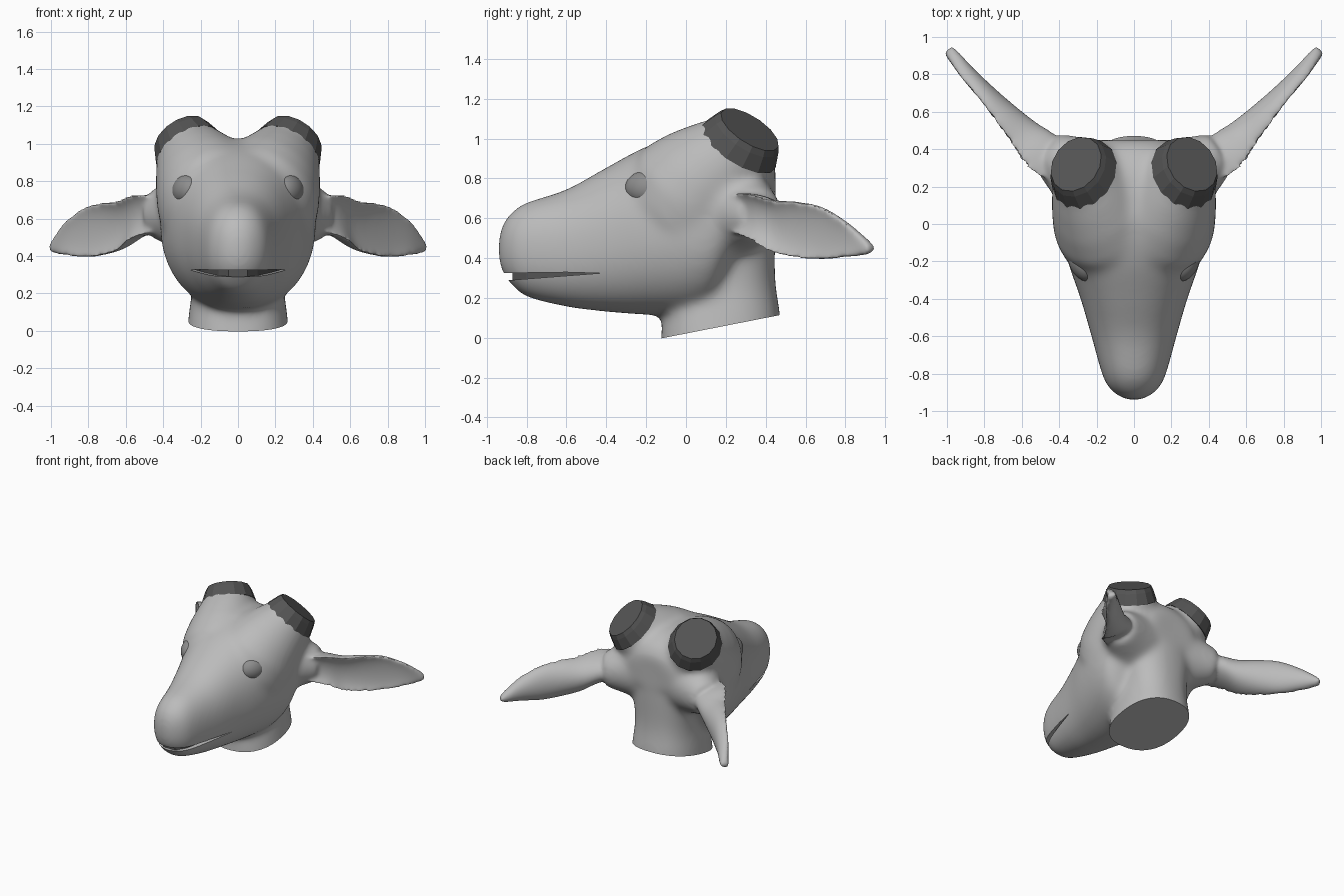
import bpy, bmesh, math
from mathutils import Vector, Matrix

if "Cube" in bpy.data.objects:
    bpy.data.objects.remove(bpy.data.objects["Cube"])


def spline(rows, steps=5):
    """Catmull-Rom interpolation through station tuples."""
    out = []
    for i in range(len(rows) - 1):
        p = [rows[max(0, min(len(rows) - 1, i + k))] for k in (-1, 0, 1, 2)]
        for j in range(steps):
            t = j / steps
            out.append([0.5 * (2 * b + (c - a) * t + (2 * a - 5 * b + 4 * c - d) * t * t
                               + (3 * b - a - 3 * c + d) * t ** 3)
                        for a, b, c, d in zip(*p)])
    return out + [list(rows[-1])]


def loft(bm, rings):
    """Skin closed rings and cap both ends."""
    vr = [[bm.verts.new(p) for p in r] for r in rings]
    n = len(vr[0])
    faces = [bm.faces.new((a[i], a[(i + 1) % n], b[(i + 1) % n], b[i]))
             for a, b in zip(vr, vr[1:]) for i in range(n)]
    faces += [bm.faces.new(vr[0][::-1]), bm.faces.new(vr[-1])]
    bmesh.ops.recalc_face_normals(bm, faces=faces)


def make(name, bm, mat=None):
    me = bpy.data.meshes.new(name)
    bm.to_mesh(me)
    bm.free()
    ob = bpy.data.objects.new(name, me)
    bpy.context.collection.objects.link(ob)
    if mat:
        me.materials.append(mat)
    return ob


def grey(name, v):
    m = bpy.data.materials.new(name)
    m.diffuse_color = (v, v, v, 1)
    m.use_nodes = True
    m.node_tree.nodes["Principled BSDF"].inputs["Base Color"].default_value = m.diffuse_color
    return m


def apply_all(ob):
    bpy.ops.object.select_all(action='DESELECT')
    ob.select_set(True)
    bpy.context.view_layer.objects.active = ob
    for m in list(ob.modifiers):
        bpy.ops.object.modifier_apply(modifier=m.name)


def blend(ob, voxel, passes):
    """Fuse overlapping shells and soften the joins."""
    m = ob.modifiers.new("blend", 'REMESH')
    m.mode = 'VOXEL'
    m.voxel_size = voxel
    m.use_smooth_shade = True
    m = ob.modifiers.new("soften", 'SMOOTH')
    m.factor = .5
    m.iterations = passes
    apply_all(ob)


def sup(v, e):
    return math.copysign(abs(v) ** e, v)


def disc(c, n, r, count=40):
    """Slightly narrow ring of points around centre c facing n."""
    q = n.to_track_quat('Z', 'Y')
    pts = []
    for i in range(count):
        a = 2 * math.pi * i / count
        o = q @ Vector((r * math.cos(a), r * math.sin(a), 0))
        o.x *= .88
        pts.append(c + o)
    return pts


ANG = [2 * math.pi * i / 40 for i in range(40)]
skin, dark, eye_grey = grey("skin", .5), grey("dark", .09), grey("eye", .27)
bm = bmesh.new()

# skull and muzzle: y, top, bottom, half width
skull = [(-.942, .50, .39, .035), (-.918, .575, .32, .085), (-.875, .63, .265, .135),
         (-.8, .68, .205, .172), (-.6, .745, .155, .228), (-.4, .855, .13, .286),
         (-.2, .96, .115, .355), (0, 1.02, .11, .406), (.12, 1.025, .145, .418),
         (.2, 1.02, .26, .41), (.3, 1.0, .45, .37), (.4, .94, .53, .28), (.45, .86, .6, .18)]
loft(bm, [[(w * sup(math.cos(a), .9), y, (t + b) / 2 + (t - b) / 2 * sup(math.sin(a), .9))
           for a in ANG] for y, t, b, w in spline(skull)])

# neck: z, centre y, x radius, y radius
neck = [(-.25, .17, .30, .31), (-.05, .175, .278, .303), (.1, .18, .262, .295),
        (.3, .195, .242, .253), (.6, .235, .27, .213), (.85, .23, .28, .2)]
loft(bm, [[(rx * sup(math.cos(a), .85), yc + ry * sup(math.sin(a), .85), z) for a in ANG]
          for z, yc, rx, ry in spline(neck)])

# horn stumps and ear roots growing out of the skull
horns = []
for s in (1, -1):
    n = Vector((s * .4, .5, .77)).normalized()
    c = Vector((s * .31, .32, 1.045))
    f = Vector((0, -.05, 0))
    loft(bm, [disc(c - n * d + f * k, n, r) for d, r, k in
              ((.5, .36, 1), (.36, .33, 1.5), (.25, .285, 1.2), (.16, .24, .6), (.09, .2, 0),
               (.04, .178, 0))])
    horns.append((c, n))
    r0, r1 = Vector((s * .24, .24, .64)), Vector((s * .46, .38, .615))
    loft(bm, [disc(r0.lerp(r1, t), r1 - r0, r) for t, r in ((0, .24), (.5, .18), (1, .125))])
core = make("core", bm)
blend(core, .022, 11)

# ears added to the softened skull: x, y, top z, bottom z, depth, hollow
ear = [(.33, .25, .72, .54, .18, .15), (.5, .38, .725, .495, .22, .32),
       (.6, .475, .695, .43, .17, .43), (.7, .585, .685, .402, .12, .46),
       (.8, .695, .66, .39, .085, .46), (.9, .805, .59, .402, .065, .4),
       (.965, .895, .51, .412, .04, .2), (.995, .935, .465, .425, .02, 0)]
bm = bmesh.new()
bm.from_mesh(core.data)
for s in (1, -1):
    rings = []
    for x, y, t, b, w, f in spline(ear):
        ring = []
        for a in ANG:
            sn = math.sin(a)
            rim = sup(sn, .4)
            v = w * (.5 - f * sn) + .02 * rim if sn > 0 else w * (.5 + sn) + .018 * rim
            ring.append((s * (x + .7 * v), y - .7 * v, (t + b) / 2 + (t - b) / 2 * math.cos(a)))
        rings.append(ring)
    loft(bm, rings)
head = make("head", bm)
bpy.data.objects.remove(core)
blend(head, .0105, 22)

# cutters: sloping neck base and mouth slit
bm = bmesh.new()
side = [(-.8, -.136), (1.2, .257), (1.2, -.8), (-.8, -.8)]
loft(bm, [[(x, y, z) for y, z in side] for x in (-1.5, 1.5)])
neck_cut = make("neck_cutter", bm)
bm = bmesh.new()
slit = [(-.43, .324), (-.6, .329), (-1.1, .322), (-1.1, .262), (-.9, .288), (-.6, .311)]
loft(bm, [[(x, y, z) for y, z in slit] for x in (-.6, .6)])
mouth_cut = make("mouth_cutter", bm)
for cutter in (neck_cut, mouth_cut):
    m = head.modifiers.new("cut", 'BOOLEAN')
    m.operation = 'DIFFERENCE'
    m.solver = 'EXACT'
    m.object = cutter
apply_all(head)
for cutter in (neck_cut, mouth_cut):
    bpy.data.objects.remove(cutter)
head.data.materials.clear()
head.data.materials.append(skin)
bpy.ops.object.shade_smooth_by_angle(angle=math.radians(40))

# dark mouth lining set back behind the lips
bm = bmesh.new()
loft(bm, [[(-w, y, .28), (w, y, .28), (w, y, .34), (-w, y, .34)]
          for y, w in ((-.4, .23), (-.6, .175), (-.8, .105), (-.87, .05))])
make("mouth_lining", bm, dark)

# faceted horn bands and eyes
for (c, n), s, label in zip(horns, (1, -1), ("right", "left")):
    bm = bmesh.new()
    loft(bm, [disc(c - n * d, n, r, 14) for d, r in ((.11, .215), (.03, .185), (0, .168))])
    make("horn_base_" + label, bm, dark)
    bm = bmesh.new()
    mat = (Matrix.Translation((s * .276, -.205, .753)) @ Matrix.Rotation(-s * .42, 4, 'Z')
           @ Matrix.Rotation(-s * .15, 4, 'Y') @ Matrix.Diagonal((.07, .106, .084, 1)))
    bmesh.ops.create_uvsphere(bm, u_segments=32, v_segments=20, radius=1, matrix=mat)
    apply_all(make("eye_" + label, bm, eye_grey))
    bpy.ops.object.shade_smooth_by_angle()
